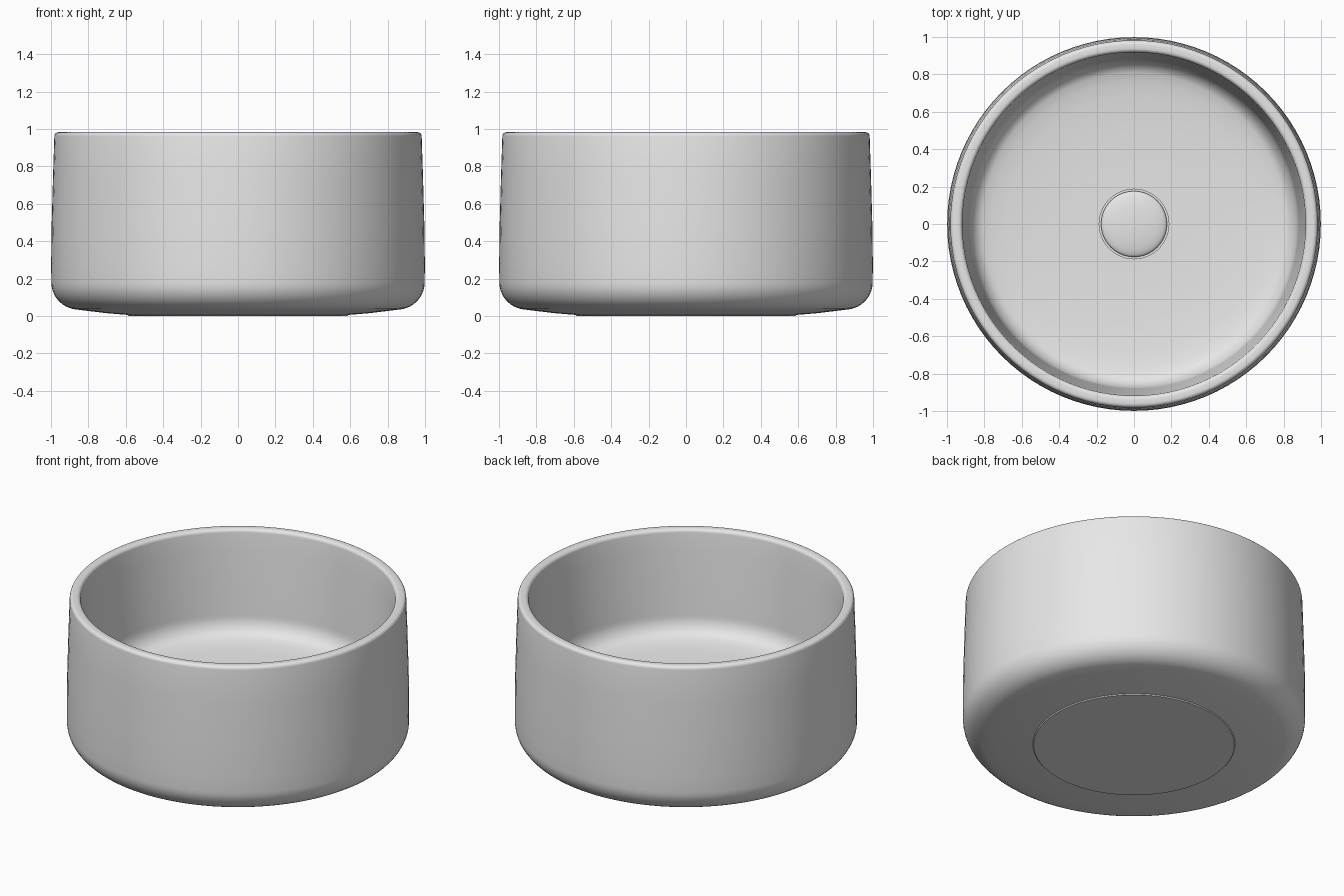
import bpy
import bmesh
import math

SEGMENTS = 96
FLOOR = 0.295

if "Cube" in bpy.data.objects:
    bpy.data.objects.remove(bpy.data.objects["Cube"], do_unlink=True)


def make_material(name, colour):
    mat = bpy.data.materials.new(name)
    mat.use_nodes = True
    mat.diffuse_color = colour
    mat.node_tree.nodes["Principled BSDF"].inputs["Base Color"].default_value = colour
    return mat


def arc(centre, radii, start, end, steps=8):
    """Points of an elliptical fillet, angles in degrees."""
    angles = [math.radians(start + (end - start) * i / steps) for i in range(steps + 1)]
    return [(centre[0] + radii[0] * math.cos(a), centre[1] + radii[1] * math.sin(a)) for a in angles]


def lathe(name, profile, mat):
    """Turn a profile of (radius, height) points around the z axis."""
    bm = bmesh.new()
    turns = [math.tau * i / SEGMENTS for i in range(SEGMENTS)]
    rings = [[bm.verts.new((r * math.cos(a), r * math.sin(a), z)) for a in turns] for r, z in profile]
    for low, high in zip(rings, rings[1:]):
        for i in range(SEGMENTS):
            j = (i + 1) % SEGMENTS
            bm.faces.new((low[i], low[j], high[j], high[i]))
    bmesh.ops.remove_doubles(bm, verts=bm.verts, dist=0.0001)
    mesh = bpy.data.meshes.new(name)
    bm.to_mesh(mesh)
    bm.free()
    mesh.materials.append(mat)
    obj = bpy.data.objects.new(name, mesh)
    bpy.context.collection.objects.link(obj)
    bpy.ops.object.select_all(action="DESELECT")
    obj.select_set(True)
    bpy.context.view_layer.objects.active = obj
    bpy.ops.object.shade_smooth_by_angle(angle=math.radians(40))


ceramic = make_material("light grey ceramic", (0.8, 0.8, 0.8, 1))

# Basin: flat foot, rounded base, tapered wall, soft rim and hollow bowl
outside = [(0, 0), (0.3, 0), (0.585, 0), (0.59, 0.006), (0.7, 0.015), (0.8, 0.027)]
outside += arc((0.85, 0.18), (0.148, 0.146), -78, 0, 10)
outside += [(0.999, 0.28), (0.996, 0.5), (0.989, 0.75)]
rim = arc((0.96, 0.961), (0.022, 0.022), 0, 90, 5) + arc((0.94, 0.961), (0.022, 0.022), 90, 180, 5)
inside = [(0.909, 0.85), (0.893, 0.65)]
inside += arc((0.785, 0.45), (0.095, 0.12), 0, -75)
inside += [(0.76, 0.322), (0.68, 0.311), (0.5, 0.3), (0.3, FLOOR)]
drain_seat = [(0.186, FLOOR), (0.186, FLOOR - 0.012), (0.176, FLOOR - 0.012)]
lathe("basin", outside + rim + inside + drain_seat, ceramic)

# Drain: domed stopper set in the seat, leaving a thin gap around it
dome = arc((0, FLOOR + 0.008), (0.176, 0.03), 0, 90)
lathe("drain_stopper", [(0.176, FLOOR - 0.012)] + dome, ceramic)
